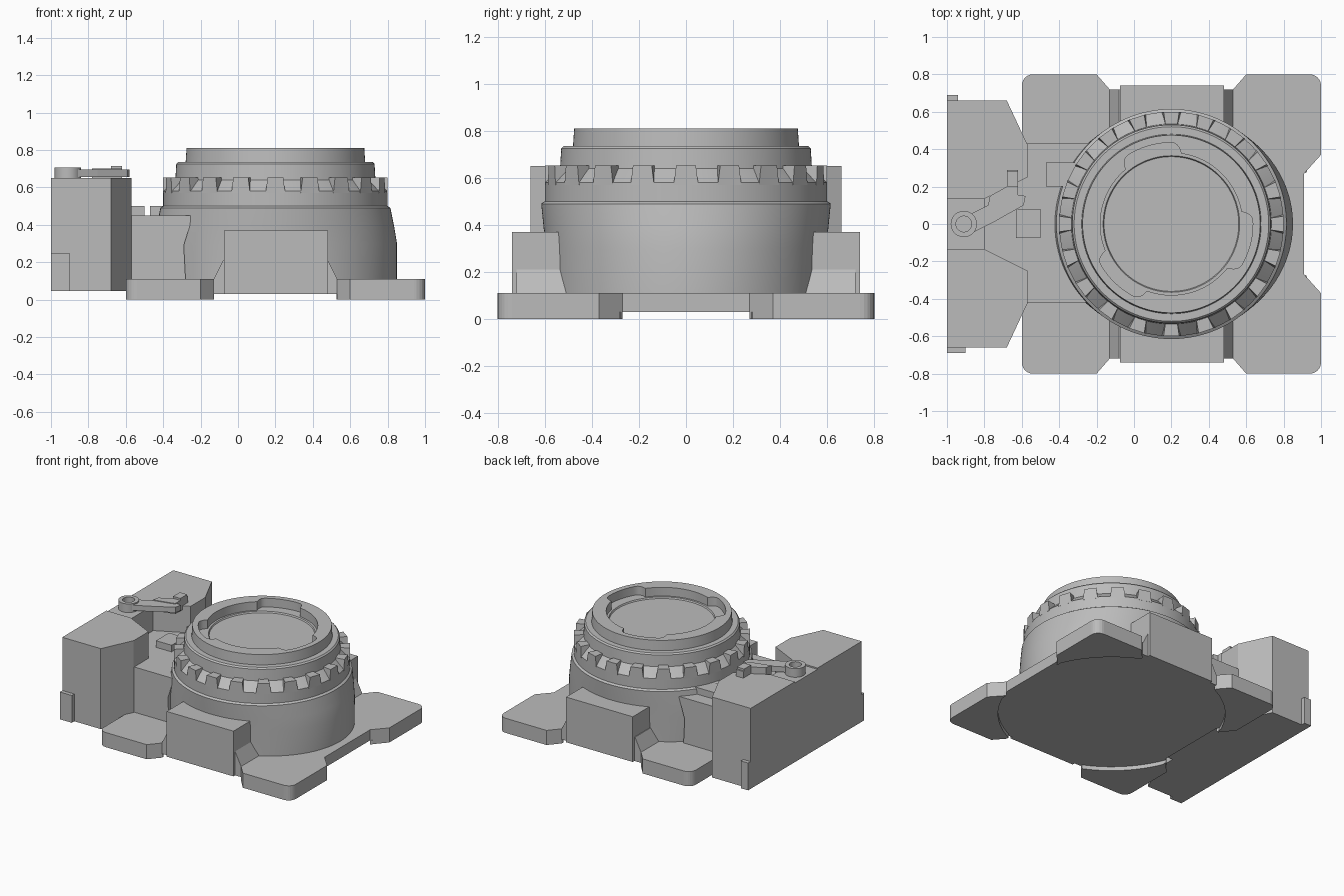
import bpy, bmesh, math
from math import sin, cos, radians, pi

cube = bpy.data.objects.get("Cube")
if cube:
    bpy.data.objects.remove(cube, do_unlink=True)

CX = 0.2      # centre of the round housing
SEG = 180

grey = bpy.data.materials.new("plain grey")
grey.use_nodes = True
grey.diffuse_color = (0.5, 0.5, 0.5, 1)
grey.node_tree.nodes["Principled BSDF"].inputs["Base Color"].default_value = (0.5, 0.5, 0.5, 1)


def finish(name, bm, smooth=False):
    bmesh.ops.recalc_face_normals(bm, faces=bm.faces)
    mesh = bpy.data.meshes.new(name)
    bm.to_mesh(mesh)
    bm.free()
    mesh.materials.append(grey)
    ob = bpy.data.objects.new(name, mesh)
    bpy.context.collection.objects.link(ob)
    if smooth:
        bpy.ops.object.select_all(action='DESELECT')
        ob.select_set(True)
        bpy.context.view_layer.objects.active = ob
        bpy.ops.object.shade_smooth_by_angle(angle=radians(25))
    return ob


def prism(name, pts, lo, hi, axis="z"):
    """Extrude an outline along z, or an x-z outline along y."""
    bm = bmesh.new()
    rings = []
    for h in (lo, hi):
        rings.append([bm.verts.new((a, b, h) if axis == "z" else (a, h, b)) for a, b in pts])
    n = len(pts)
    bm.faces.new(rings[0])
    bm.faces.new(rings[1])
    for i in range(n):
        j = (i + 1) % n
        bm.faces.new((rings[0][i], rings[0][j], rings[1][j], rings[1][i]))
    return finish(name, bm)


def box(name, x0, x1, y0, y1, z0, z1):
    return prism(name, [(x0, y0), (x1, y0), (x1, y1), (x0, y1)], z0, z1)


def arc(x, y, r, a0, a1, n):
    return [(x + r * cos(radians(a0 + (a1 - a0) * i / n)),
             y + r * sin(radians(a0 + (a1 - a0) * i / n))) for i in range(n + 1)]


# Base plate outline for one corner, measured from the housing centre
corner = [(0.71, 0.27), (0.8, 0.37)] + arc(0.74, 0.74, 0.06, 0, 90, 6) + [(0.4, 0.8), (0.33, 0.72)]


def place(pts, sx, sy):
    return [(CX + sx * x, sy * y) for x, y in pts]


outline = (place(corner, 1, 1) + place(corner[::-1], -1, 1)
           + place(corner, -1, -1) + place(corner[::-1], 1, -1))
prism("base_plate", outline, 0.03, 0.11)

# Feet with a round inner edge
foot = corner + arc(0, 0, 0.775, 65, 21, 14)
for sx, side in ((1, "left"), (-1, "right")):
    for sy, end in ((1, "back"), (-1, "front")):
        prism(f"foot_{end}_{side}", place(foot, sx, sy), 0, 0.03)


# Turned housing, widened sideways near its base, with a lobed top recess
def recess(r, a):
    local = math.degrees(a) % 120
    d = max(90 - local, local - 122, 0)
    if local < 2:
        d = 0
    elif local < 60:
        d = local - 2
    return r + 0.055 * math.sqrt(max(0, 1 - (d / 7) ** 2))


profile = [(0.59, 0.65, 0.1), (0.595, 0.65, 0.3), (0.605, 0.635, 0.39), (0.615, 0.615, 0.49),
           (0.6, 0.6, 0.5), (0.6, 0.6, 0.58), (0.535, 0.535, 0.64), (0.53, 0.53, 0.725),
           (0.52, 0.52, 0.735), (0.48, 0.48, 0.735), (0.475, 0.475, 0.81)]
bm = bmesh.new()
rings = []
angles = [2 * pi * i / SEG for i in range(SEG)]
for ry, rx, z in profile:
    rings.append([bm.verts.new((CX + rx * cos(a), ry * sin(a), z)) for a in angles])
for r, z in ((0.38, 0.81), (0.38, 0.745)):
    rings.append([bm.verts.new((CX + recess(r, a) * cos(a), recess(r, a) * sin(a), z)) for a in angles])
for r, z in ((0.365, 0.745), (0.36, 0.735)):
    rings.append([bm.verts.new((CX + r * cos(a), r * sin(a), z)) for a in angles])
for lower, upper in zip(rings, rings[1:]):
    for i in range(SEG):
        j = (i + 1) % SEG
        bm.faces.new((lower[i], lower[j], upper[j], upper[i]))
bm.faces.new(rings[0])
bm.faces.new(rings[-1])
finish("round_housing", bm, smooth=True)

# Ring of grip teeth
TEETH = 20
bm = bmesh.new()
for k in range(TEETH):
    t = 2 * pi * k / TEETH
    lo, hi = [], []
    for r, w in ((0.52, 0.03), (0.6, 0.042), (0.6, -0.042), (0.52, -0.03)):
        for ring, z, grow in ((lo, 0.57, 1.25), (hi, 0.652, 1)):
            v = w * grow
            ring.append(bm.verts.new((CX + r * cos(t) - v * sin(t), r * sin(t) + v * cos(t), z)))
    bm.faces.new(lo)
    bm.faces.new(hi)
    for i in range(4):
        j = (i + 1) % 4
        bm.faces.new((lo[i], lo[j], hi[j], hi[i]))
finish("grip_teeth", bm)

# Front and back blocks with sloped flanks
for s, end in ((1, "back"), (-1, "front")):
    box(f"{end}_block", -0.075, 0.48, s * 0.45, s * 0.74, 0.03, 0.37)
    for m, side in ((1, "left"), (-1, "right")):
        flank = [(CX + m * x, z) for x, z in ((0.26, 0.21), (0.28, 0.21), (0.335, 0.1), (0.26, 0.1))]
        prism(f"{end}_{side}_flank", flank, s * 0.5, s * 0.72, "y")

# Side mechanism: two towers with a funnel between them
for s, end in ((1, "back"), (-1, "front")):
    tower = [(-1, 0.135), (-0.8, 0.135), (-0.57, 0.25), (-0.57, 0.425), (-0.68, 0.66), (-1, 0.66)]
    prism(f"{end}_tower", [(x, s * y) for x, y in tower], 0.045, 0.65)
box("tower_shelf", -1, -0.8, -0.135, 0.135, 0.045, 0.64)
box("funnel_floor", -0.81, -0.5, -0.27, 0.27, 0.045, 0.45)
box("front_clip", -1, -0.9, -0.69, -0.65, 0.045, 0.25)
box("back_clip", -1, -0.94, 0.65, 0.69, 0.045, 0.25)

# Link between the mechanism and the housing
prism("link_block", [(-0.58, 0.1), (-0.28, 0.1), (-0.29, 0.29), (-0.24, 0.45), (-0.58, 0.45)],
      -0.42, 0.43, "y")
box("square_peg", -0.63, -0.5, -0.075, 0.08, 0.44, 0.5)
box("side_peg", -0.47, -0.3, 0.2, 0.33, 0.44, 0.5)

# Lever: pivot ring, arm and catch
bm = bmesh.new()
N = 40
loops = [[bm.verts.new((-0.91 + r * cos(2 * pi * i / N), r * sin(2 * pi * i / N), z)) for i in range(N)]
         for r, z in ((0.07, 0.635), (0.07, 0.705), (0.042, 0.705), (0.042, 0.635))]
for k in range(4):
    for i in range(N):
        j = (i + 1) % N
        a, b = loops[k], loops[(k + 1) % 4]
        bm.faces.new((a[i], a[j], b[j], b[i]))
finish("lever_ring", bm, smooth=True)
prism("lever_arm", [(-0.86, -0.045), (-0.75, 0.01), (-0.59, 0.1), (-0.58, 0.15), (-0.62, 0.155),
                    (-0.78, 0.1), (-0.87, 0.055)], 0.655, 0.695)
prism("lever_catch", [(-0.78, 0.1), (-0.62, 0.14), (-0.62, 0.29), (-0.68, 0.29),
                      (-0.68, 0.2), (-0.77, 0.15)], 0.62, 0.7)
box("lever_pin", -0.68, -0.62, 0.2, 0.28, 0.69, 0.715)
